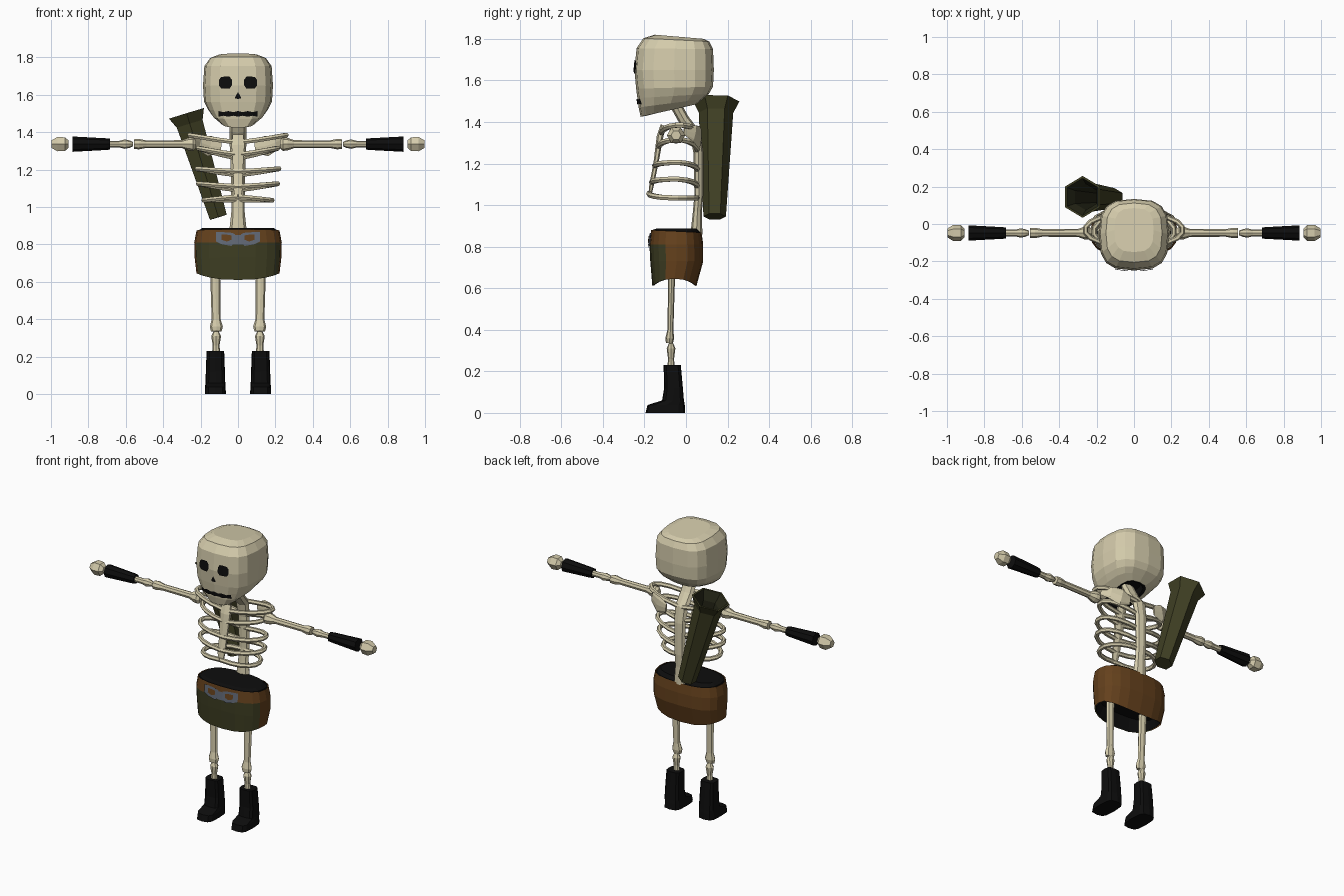
import bpy, bmesh, math
from mathutils import Vector

if "Cube" in bpy.data.objects:
    bpy.data.objects.remove(bpy.data.objects["Cube"])


def material(name, rgb):
    m = bpy.data.materials.new(name)
    m.diffuse_color = (*rgb, 1)
    m.use_nodes = True
    m.node_tree.nodes["Principled BSDF"].inputs["Base Color"].default_value = m.diffuse_color
    return m


BONE = material("bone", (0.66, 0.60, 0.41))
BLACK = material("black", (0.004, 0.004, 0.004))
OLIVE = material("olive", (0.05, 0.05, 0.017))
DARK_OLIVE = material("dark olive", (0.02, 0.021, 0.009))
BROWN = material("brown", (0.13, 0.053, 0.012))
STEEL = material("steel", (0.12, 0.14, 0.18))


def finish(name, bm, mats, fix=True):
    if fix:
        bmesh.ops.recalc_face_normals(bm, faces=bm.faces)
    me = bpy.data.meshes.new(name)
    bm.to_mesh(me)
    bm.free()
    for m in mats:
        me.materials.append(m)
    ob = bpy.data.objects.new(name, me)
    bpy.context.collection.objects.link(ob)
    return ob


def loft(name, rings, mats, rule=None, caps=(True, True)):
    """Skin closed rings; rule(band, centre) gives the material index."""
    bm = bmesh.new()
    vs = [[bm.verts.new(p) for p in r] for r in rings]
    n = len(rings[0])

    def add(verts, band):
        f = bm.faces.new(verts)
        f.material_index = rule(band, f.calc_center_median()) if rule else 0
    for k in range(len(vs) - 1):
        for i in range(n):
            j = (i + 1) % n
            add((vs[k][i], vs[k][j], vs[k + 1][j], vs[k + 1][i]), k)
    if caps[0]:
        add(vs[0][::-1], 0)
    if caps[1]:
        add(vs[-1], len(vs) - 2)
    return finish(name, bm, mats)


def tube(name, pts, radii, mat=BONE, seg=8, flat=1.0, axis=None, mats=None, rule=None):
    """Skin circles along a path; flat squashes the horizontal thickness."""
    pts = [Vector(p) for p in pts]
    rings = []
    for i, p in enumerate(pts):
        t = axis or (pts[min(i + 1, len(pts) - 1)] - pts[max(i - 1, 0)]).normalized()
        ref = Vector((0, 0, 1)) if abs(t.z) < 0.6 else Vector((1, 0, 0))
        side = t.cross(ref).normalized()
        up = side.cross(t)
        rings.append([p + radii[i] * (side * flat * math.cos(a) + up * math.sin(a))
                      for a in (2 * math.pi * k / seg for k in range(seg))])
    return loft(name, rings, mats or [mat], rule)


def oval(spec, n, seg, cx=0.0):
    """Rounded rectangle ring from (front z, back z, half width, front y, back y)."""
    zf, zb, w, yf, yb = spec
    out = []
    for k in range(seg):
        a = 2 * math.pi * k / seg
        c, s = math.cos(a), math.sin(a)
        u = math.copysign(abs(c) ** (2 / n), c)
        v = math.copysign(abs(s) ** (2 / n), s)
        out.append(Vector((cx + w * u, (yf + yb) / 2 + (yb - yf) / 2 * v,
                           zf + (zb - zf) * (v + 1) / 2)))
    return out


def front_y(specs, n, x, z):
    """Depth of the front surface of an oval loft at (x, z)."""
    for a, b in zip(specs, specs[1:]):
        if b[0] <= z <= a[0]:
            f = (a[0] - z) / (a[0] - b[0])
            w, yf, yb = (a[i] + (b[i] - a[i]) * f for i in (2, 3, 4))
            r = max(0, 1 - abs(x / w) ** n) ** (1 / n)
            return (yf + yb) / 2 - (yb - yf) / 2 * r
    return specs[0][3]


def plate(name, cols, specs, n, mat, lift=0.005):
    """Thin skin on a front surface from columns (x, low z, high z)."""
    bm = bmesh.new()
    vs = [[bm.verts.new((x, front_y(specs, n, x, z) - lift, z)) for z in (lo, hi)]
          for x, lo, hi in cols]
    for a, b in zip(vs, vs[1:]):
        bm.faces.new((a[0], b[0], b[1], a[1]))
    return finish(name, bm, [mat], fix=False)


# Skull, with a dark hollow underneath
HEAD = [(1.82, 1.80, .105, -.15, .085), (1.803, 1.787, .15, -.205, .112),
        (1.755, 1.75, .18, -.238, .13), (1.65, 1.65, .187, -.248, .134),
        (1.56, 1.57, .182, -.24, .13), (1.515, 1.535, .163, -.234, .11),
        (1.47, 1.51, .138, -.228, .08), (1.425, 1.485, .088, -.218, .05)]
HOLLOW = [(1.43, 1.487, .072, -.19, .035), (1.49, 1.51, .06, -.16, .02)]
loft("skull", [oval(s, 3, 16) for s in HEAD + HOLLOW], [BONE, BLACK],
     lambda band, c: int(band >= len(HEAD) - 1))

# Face
for s, tag in ((1, "left"), (-1, "right")):
    eye = [(.033, 1.65, 1.68), (.045, 1.633, 1.697), (.067, 1.633, 1.698),
           (.09, 1.634, 1.694), (.102, 1.65, 1.68)]
    cols = eye if s > 0 else [(-x, a, b) for x, a, b in eye[::-1]]
    plate(f"eye_{tag}", cols, HEAD, 3, BLACK)
plate("nose", [(-.015, 1.58, 1.588), (0, 1.578, 1.615), (.015, 1.58, 1.588)], HEAD, 3, BLACK)
plate("mouth", [(-.104 + .026 * i, 1.483 + .005 * (i % 2), 1.513 - .006 * (i % 2))
                for i in range(9)], HEAD, 3, BLACK)

# Spine and breastbone
tube("spine", [(0, -.06, 1.50), (0, -.01, 1.41), (0, .045, 1.34), (0, .06, 1.25),
               (0, .062, 1.05), (0, .055, .97), (0, .05, .86)],
     [.045, .045, .045, .04, .036, .036, .048], flat=.6)
tube("breastbone", [(0, -.11, 1.385), (0, -.125, 1.33), (0, -.145, 1.2),
                    (0, -.165, 1.1), (0, -.175, 1.04)],
     [.032, .04, .03, .028, .018], flat=.4, seg=6)

# Rib cage: (outer z, centre z, half width, front y)
RIBS = [(1.385, 1.345, .262, -.118), (1.315, 1.28, .215, -.132), (1.205, 1.19, .222, -.15),
        (1.125, 1.11, .215, -.165), (1.035, 1.055, .185, -.178)]
for s, tag in ((1, "left"), (-1, "right")):
    for k, (zo, zc, w, yf) in enumerate(RIBS):
        path = []
        for i in range(10):
            a = math.pi * i / 9
            d = math.sin(a)
            path.append((s * w * d ** .85, (yf + .055) / 2 + (.055 - yf) / 2 * math.cos(a),
                         (zc if i > 4 else zc - .02 * (k > 0)) * (1 - d) + zo * d))
        tube(f"rib_{k + 1}_{tag}", path, [.014] * 10, seg=6)
    tube(f"shoulder_blade_{tag}", [(s * .09, .07, 1.32), (s * .15, .065, 1.325),
                                   (s * .205, .04, 1.345), (s * .24, -.01, 1.36)],
         [.03, .055, .04, .02], flat=.2)

    # Arms
    def arm(name, prof, mat=BONE, seg=8):
        tube(f"{name}_{tag}", [(s * x, -.048, 1.336) for x, r in prof],
             [r for x, r in prof], mat, seg)
    arm("upper_arm", [(.225, .022), (.24, .036), (.265, .034), (.3, .021), (.49, .02),
                      (.53, .028), (.555, .026)])
    arm("forearm", [(.562, .012), (.58, .02), (.605, .025), (.635, .018), (.7, .018)])
    arm("bracer", [(.685, .029), (.70, .031), (.885, .041)], BLACK)
    arm("hand", [(.905, .022), (.925, .042), (.965, .044), (.997, .024)], seg=6)

    # Legs
    tube(f"thigh_{tag}", [(s * .122, -.065, .74), (s * .121, -.07, .62), (s * .117, -.075, .40),
                          (s * .116, -.078, .36), (s * .116, -.08, .335)],
         [.03, .027, .024, .035, .028], flat=.6)
    tube(f"shin_{tag}", [(s * .117, -.072, z) for z in (.335, .31, .295, .26, .22)],
         [.014, .026, .024, .018, .022], flat=.8)
    BOOT = [(.23, .23, .047, -.108, -.025), (.12, .12, .051, -.105, -.015),
            (.06, .06, .053, -.115, -.01), (.038, .038, .055, -.185, -.006),
            (0, 0, .056, -.195, -.004)]
    loft(f"boot_{tag}", [oval(b, 3.5, 12, s * .121) for b in BOOT], [BLACK])

# Kilt: brown sides and back, olive front below the belt, black lining
KILT = [(.88, .868, .222, -.168, .075), (.81, .81, .234, -.176, .083),
        (.73, .73, .232, -.172, .083), (.64, .64, .222, -.162, .05)]


def kilt_rings(scale):
    rings = [oval(k, 2.6, 20) for k in KILT]
    for i, p in enumerate(rings[-1]):
        p.z = .645 - .035 * math.sin(2 * math.pi * i / 20) ** 2
    for r in rings:
        for p in r:
            p.x *= scale
            p.y = -.045 + (p.y + .045) * scale
    return rings


loft("kilt", kilt_rings(1), [BROWN, OLIVE],
     lambda band, c: int(band > 0 and c.y < -.11), caps=(False, False))
lining = kilt_rings(.96)
lining.insert(0, oval((.888, .888, .19, -.14, .05), 2.6, 20))
lining.append(oval((.69, .69, .19, -.135, .045), 2.6, 20))
loft("kilt_lining", lining, [BLACK])

# Buckle: two clasps with brown insets
plate("buckle_bar", [(-.03, .80, .85), (.03, .80, .85)], KILT, 2.6, STEEL)
for s, tag in ((1, "left"), (-1, "right")):
    clasp = [(.015, .81, .855), (.035, .792, .862), (.085, .80, .866), (.118, .815, .866)]
    inset = [(.035, .825, .848), (.06, .815, .852), (.088, .825, .852)]
    for part, cols, mat, lift in (("clasp", clasp, STEEL, .006), ("inset", inset, BROWN, .009)):
        cols = cols if s > 0 else [(-x, a, b) for x, a, b in cols[::-1]]
        plate(f"buckle_{part}_{tag}", cols, KILT, 2.6, mat, lift)

# Quiver: hexagonal tube with flared mouth and dark inside
low, high = Vector((-.105, .138, .945)), Vector((-.275, .145, 1.5))
steps = [(0, .054), (.9, .083), (1, .112), (1, .1), (.9, .07), (.2, .045)]
tube("quiver", [low.lerp(high, t) for t, r in steps], [r for t, r in steps], seg=6,
     axis=(high - low).normalized(), mats=[OLIVE, DARK_OLIVE],
     rule=lambda band, c: int(band >= 3))
